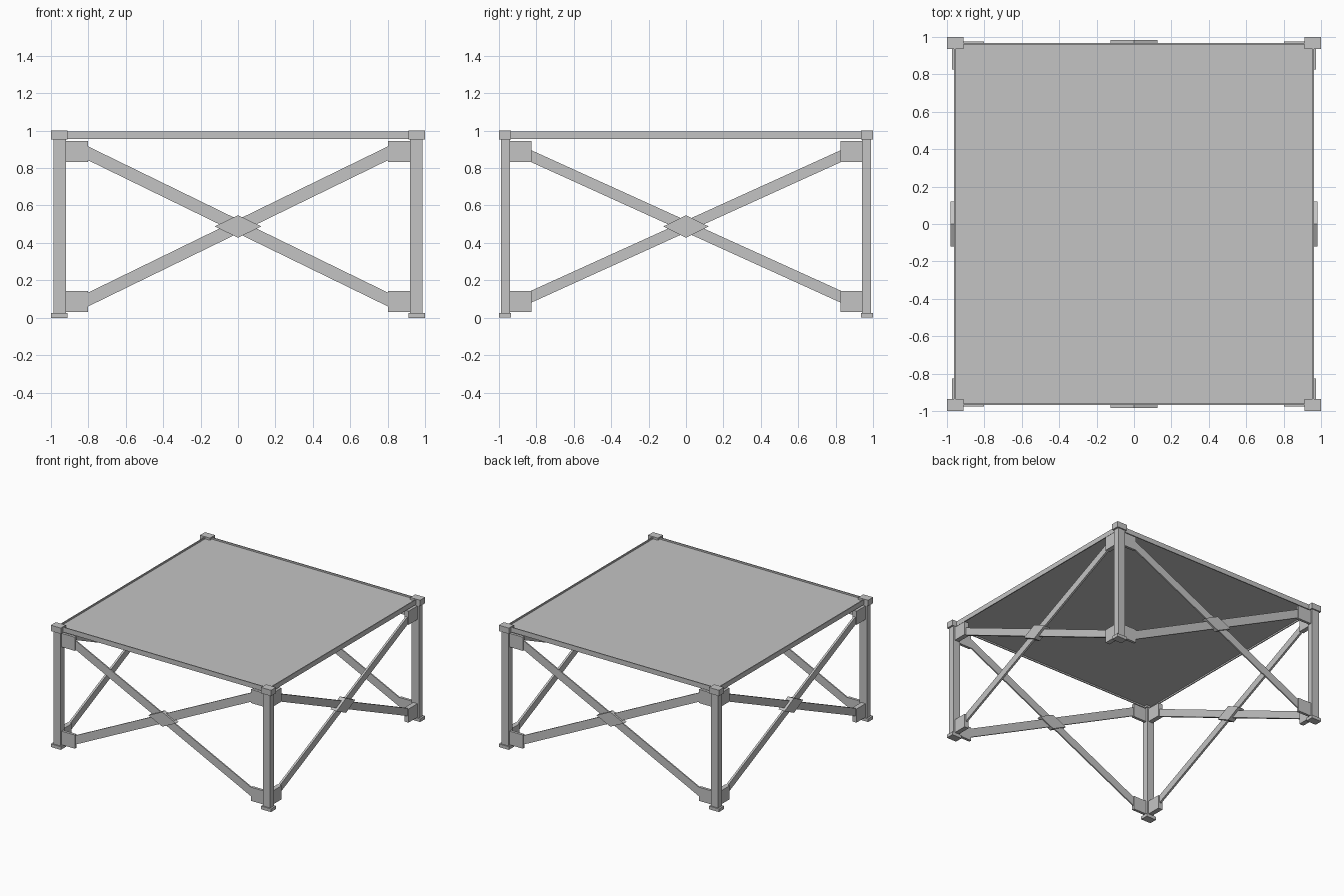
import bpy, bmesh
from mathutils import Vector

if "Cube" in bpy.data.objects:
    bpy.data.objects.remove(bpy.data.objects["Cube"], do_unlink=True)

grey = bpy.data.materials.new("plain_grey")
grey.use_nodes = True
grey.diffuse_color = (0.55, 0.55, 0.55, 1)
grey.node_tree.nodes["Principled BSDF"].inputs["Base Color"].default_value = (0.55, 0.55, 0.55, 1)


def prism(name, outline, near, far, axis="y"):
    """Extrude an outline (across, up) between two depths along x or y."""
    bm = bmesh.new()

    def place(u, z, d):
        return Vector((u, d, z)) if axis == "y" else Vector((d, u, z))

    face = bm.faces.new([bm.verts.new(place(u, z, near)) for u, z in outline])
    moved = bmesh.ops.extrude_face_region(bm, geom=[face])["geom"]
    verts = [g for g in moved if isinstance(g, bmesh.types.BMVert)]
    bmesh.ops.translate(bm, verts=verts, vec=place(0, 0, far - near))
    bmesh.ops.recalc_face_normals(bm, faces=bm.faces)
    mesh = bpy.data.meshes.new(name)
    bm.to_mesh(mesh)
    bm.free()
    mesh.materials.append(grey)
    obj = bpy.data.objects.new(name, mesh)
    bpy.context.collection.objects.link(obj)
    return obj


def box(name, u, z, depth, axis="y"):
    outline = [(u[0], z[0]), (u[1], z[0]), (u[1], z[1]), (u[0], z[1])]
    return prism(name, outline, depth[0], depth[1], axis)


def flip(span, sign):
    return sorted(sign * v for v in span)


# Corner posts with feet and caps
for sx, side in ((1, "left"), (-1, "right")):
    for sy, end in ((-1, "front"), (1, "back")):
        tag = f"{end}_{side}"
        box(f"{tag}_leg", flip((0.92, 0.985), sx), (0.02, 0.96), flip((0.94, 0.99), sy))
        box(f"{tag}_foot", flip((0.91, 1.0), sx), (0, 0.026), flip((0.935, 1.0), sy))
        box(f"{tag}_cap", flip((0.91, 1.0), sx), (0.952, 1.0), flip((0.935, 1.0), sy))

# Table top set inside slim rails
box("top_panel", (-0.957, 0.957), (0.967, 0.982), (-0.962, 0.962))
for s, end, side in ((-1, "front", "right"), (1, "back", "left")):
    box(f"{end}_rail", (-0.93, 0.93), (0.955, 0.995), flip((0.96, 0.968), s))
    box(f"{side}_rail", (-0.95, 0.95), (0.955, 0.995), flip((0.954, 0.962), s), "x")

MID = 0.488


def braced_side(tag, axis, sign, inner, outer, rise, half, plate, bar, hub, hub_half):
    """Gussets, crossed braces and a diamond joint for one side."""
    for s in (-1, 1):
        for z, level in ((0.03, "lower"), (0.833, "upper")):
            box(f"{tag}_{level}_gusset", flip((inner, outer), s), (z, z + 0.112), flip(plate, sign), axis)
        u, r = inner + 0.01, s * rise
        prism(f"{tag}_brace", [(-u, MID - r - half), (u, MID + r - half),
                               (u, MID + r + half), (-u, MID - r + half)],
              *flip(bar, sign), axis)
    prism(f"{tag}_diamond_joint", [(-hub_half, MID), (0, MID - 0.06), (hub_half, MID), (0, MID + 0.06)],
          *flip(hub, sign), axis)


for s, end, side in ((-1, "front", "right"), (1, "back", "left")):
    braced_side(end, "y", s, 0.80, 0.925, 0.395, 0.037,
                (0.953, 0.975), (0.957, 0.968), (0.947, 0.983), 0.125)
    braced_side(side, "x", s, 0.825, 0.945, 0.379, 0.032,
                (0.933, 0.972), (0.944, 0.961), (0.925, 0.981), 0.121)
